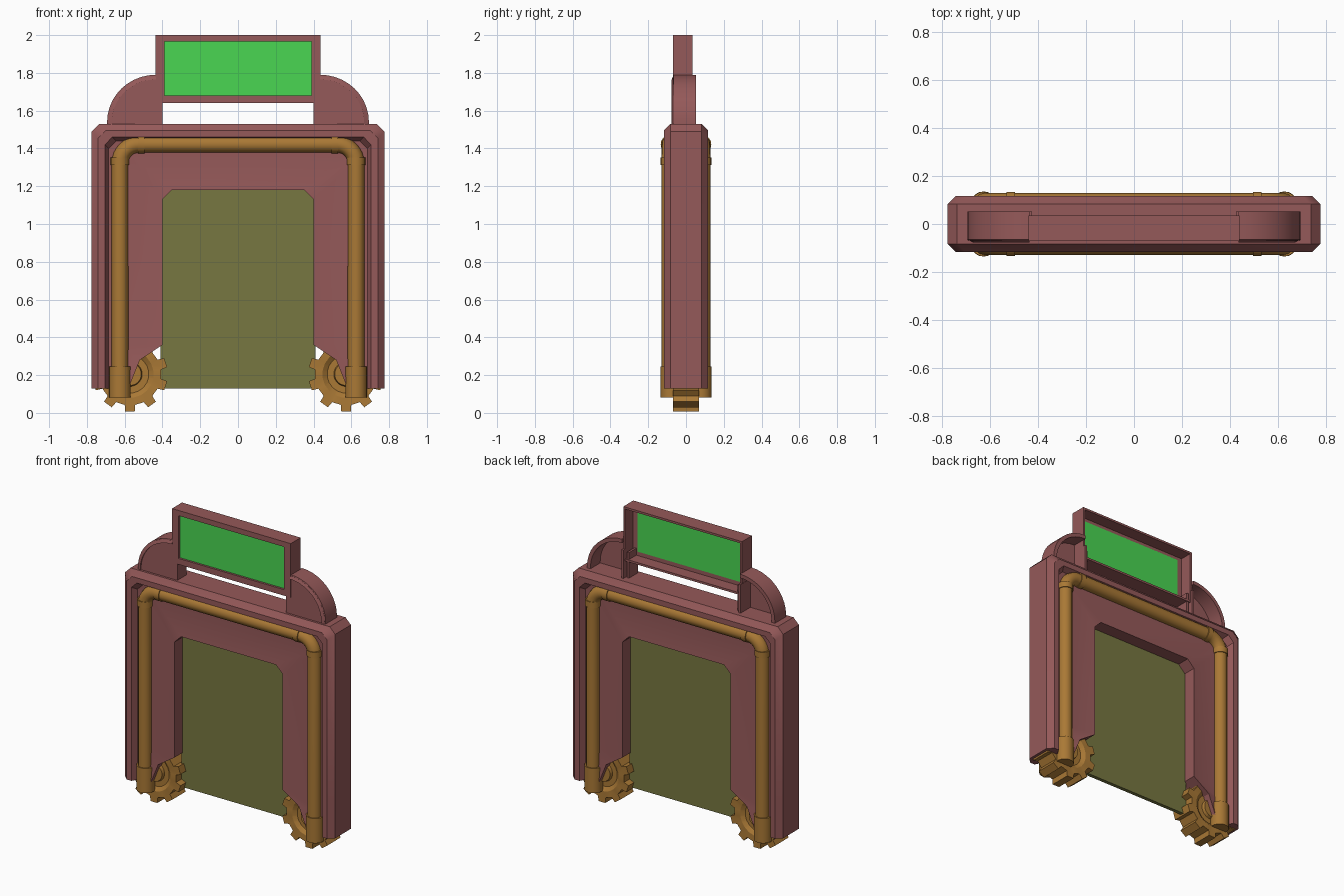
import bpy, bmesh, math
from mathutils import Matrix

cube = bpy.data.objects.get("Cube")
if cube:
    bpy.data.objects.remove(cube, do_unlink=True)


def material(name, rgb):
    m = bpy.data.materials.new(name)
    m.use_nodes = True
    m.diffuse_color = (*rgb, 1)
    m.node_tree.nodes["Principled BSDF"].inputs["Base Color"].default_value = (*rgb, 1)
    return m


RED = material("dusty_red", (0.30, 0.10, 0.10))
BRASS = material("brass", (0.40, 0.19, 0.036))
OLIVE = material("olive", (0.185, 0.185, 0.052))
GREEN = material("screen_green", (0.068, 0.67, 0.085))


def finish(name, bm, mat, smooth=True):
    bmesh.ops.recalc_face_normals(bm, faces=bm.faces)
    me = bpy.data.meshes.new(name)
    bm.to_mesh(me)
    bm.free()
    me.materials.append(mat)
    ob = bpy.data.objects.new(name, me)
    bpy.context.collection.objects.link(ob)
    if smooth:
        bpy.ops.object.select_all(action='DESELECT')
        ob.select_set(True)
        bpy.context.view_layer.objects.active = ob
        bpy.ops.object.shade_smooth_by_angle(angle=math.radians(30))
    return ob


def loft(name, rings, mat):
    """Join closed rings of equal length and cap both ends."""
    bm = bmesh.new()
    vs = [[bm.verts.new(p) for p in r] for r in rings]
    n = len(rings[0])
    for a, b in zip(vs, vs[1:]):
        for i in range(n):
            j = (i + 1) % n
            bm.faces.new((a[i], a[j], b[j], b[i]))
    bm.faces.new(vs[0])
    bm.faces.new(vs[-1])
    return finish(name, bm, mat)


def prism(name, outline, y0, y1, mat):
    return loft(name, [[(x, y, z) for x, z in outline] for y in (y0, y1)], mat)


def box(name, x0, x1, y0, y1, z0, z1, mat):
    return prism(name, [(x0, z0), (x1, z0), (x1, z1), (x0, z1)], y0, y1, mat)


def cylinder(name, loc, r, length, axis, mat):
    bm = bmesh.new()
    rot = Matrix.Rotation(math.pi / 2, 4, 'Y') if axis == 'X' else Matrix()
    bmesh.ops.create_cone(bm, cap_ends=True, segments=20, radius1=r, radius2=r,
                          depth=length, matrix=Matrix.Translation(loc) @ rot)
    return finish(name, bm, mat)


# Arched frame: one section swept round the doorway
BASE = 0.13
opening = [(0.58, BASE), (0.52, 0.28), (0.40, 0.36), (0.40, 1.13), (0.35, 1.18)]


def outer(off):
    x, z, c = 0.775 - off, 1.53 - off, 0.04
    return [(x, BASE), (x, 0.28), (x, 0.36), (x, z - c), (x - c, z)]


columns = [(outer(0), 0.083), (outer(0.035), 0.117), (outer(0.07), 0.117),
           (outer(0.09), 0.08), (outer(0.14), 0.075), (opening, 0.1)]
section = [(p, -y) for p, y in columns] + [(p, y) for p, y in reversed(columns)]
half = [[(p[i][0], y, p[i][1]) for p, y in section] for i in range(len(opening))]
mirrored = [[(-x, y, z) for x, y, z in r] for r in reversed(half)]
loft("frame", half + mirrored, RED)

# Door panel in the middle of the opening
door = [(0.41, BASE), (0.41, 1.13), (0.355, 1.185)]
prism("door_panel", door + [(-x, z) for x, z in reversed(door)], -0.012, 0.012, OLIVE)

# Pipes on the front and back
PX, PZ, BEND = 0.625, 1.422, 0.1
for face, y in (("front", -0.085), ("back", 0.085)):
    path = [(PX, 0.1)]
    for k in range(9):
        a = math.pi / 2 * k / 8
        path.append((PX - BEND + BEND * math.cos(a), PZ - BEND + BEND * math.sin(a)))
    path += [(-x, z) for x, z in reversed(path)]
    cu = bpy.data.curves.new(face + "_pipe", 'CURVE')
    cu.dimensions = '3D'
    cu.bevel_depth, cu.bevel_resolution, cu.use_fill_caps = 0.044, 4, True
    sp = cu.splines.new('POLY')
    sp.points.add(len(path) - 1)
    for pt, (x, z) in zip(sp.points, path):
        pt.co = (x, y, z, 1)
    cu.materials.append(BRASS)
    pipe = bpy.data.objects.new(face + "_pipe", cu)
    bpy.context.collection.objects.link(pipe)
    bpy.ops.object.select_all(action='DESELECT')
    pipe.select_set(True)
    bpy.context.view_layer.objects.active = pipe
    bpy.ops.object.convert(target='MESH')
    bpy.ops.object.shade_smooth_by_angle(angle=math.radians(40))
    for side, s in (("left", 1), ("right", -1)):
        tag = face + "_" + side
        cylinder(tag + "_pipe_foot", (s * PX, y * 0.92, 0.163), 0.057, 0.165, 'Z', BRASS)
        cylinder(tag + "_lower_collar", (s * PX, y, 1.333), 0.049, 0.04, 'Z', BRASS)
        cylinder(tag + "_upper_collar", (s * 0.512, y, PZ), 0.049, 0.036, 'X', BRASS)

# Gears: toothed rim lofted into a grooved hub on both faces
TEETH = 10


def gear(name, cx, cz, s):
    angles, radii = [], []
    for t in range(TEETH):
        for frac, r in ((-0.27, 0.165), (-0.2, 0.2), (0.2, 0.2), (0.27, 0.165)):
            angles.append(math.tau * (t + frac) / TEETH - math.pi / 2)
            radii.append(r)

    def ring(y, r=None):
        return [(cx + s * (r or q) * math.cos(a), y, cz + (r or q) * math.sin(a))
                for a, q in zip(angles, radii)]
    hub = [(0.06, 0.07), (0.065, 0.05), (0.1, 0.05), (0.125, 0.068)]
    rings = [ring(-y, r) for r, y in hub] + [ring(-0.07), ring(0.07)]
    rings += [ring(y, r) for r, y in reversed(hub)]
    loft(name, rings, BRASS)


for side, s in (("left", 1), ("right", -1)):
    gear(side + "_gear", s * 0.572, 0.205, s)

    # Quarter-round bracket beside the sign, hollow at the back
    def arc(shrink):
        return [(s * (0.435 + (0.258 - shrink) * math.cos(math.pi / 2 * k / 10)),
                 1.54 + (0.25 - shrink) * math.sin(math.pi / 2 * k / 10)) for k in range(11)]
    foot = [(s * 0.435, 1.52), (s * 0.693, 1.52)]
    prism(side + "_bracket_plate", foot + arc(0.005), -0.068, -0.05, RED)
    rim = [(s * 0.693, 1.52)] + arc(0)
    inner = [(s * 0.668, 1.52)] + arc(0.025)
    loft(side + "_bracket_rim",
         [[(a[0], -0.065, a[1]), (b[0], -0.076, b[1]), (b[0], 0.053, b[1]), (a[0], 0.053, a[1])]
          for a, b in zip(rim, inner)], RED)
    # Post that carries the sign
    x0, x1 = sorted((s * 0.40, s * 0.44))
    box(side + "_post_front", x0, x1, -0.068, -0.05, 1.52, 1.66, RED)
    x0, x1 = sorted((s * 0.425, s * 0.44))
    box(side + "_post_web", x0, x1, -0.06, 0.053, 1.52, 1.72, RED)
    x0, x1 = sorted((s * 0.40, s * 0.415))
    box(side + "_post_inner_wall", x0, x1, -0.06, 0.03, 1.52, 1.70, RED)

# Sign casing, open at the back
def rect(x, z0, z1, y):
    return [(-x, y, z0), (x, y, z0), (x, y, z1), (-x, y, z1)]


casing = [rect(0.39, 1.68, 1.965, -0.048), rect(0.39, 1.68, 1.965, -0.07),
          rect(0.438, 1.64, 2.0, -0.07), rect(0.438, 1.64, 2.0, 0.035),
          rect(0.424, 1.654, 1.986, 0.035), rect(0.424, 1.654, 1.986, -0.048)]
bm = bmesh.new()
vs = [[bm.verts.new(p) for p in r] for r in casing]
for a, b in zip(vs, vs[1:] + vs[:1]):
    for i in range(4):
        j = (i + 1) % 4
        bm.faces.new((a[i], a[j], b[j], b[i]))
finish("sign_casing", bm, RED, smooth=False)
box("sign_screen", -0.392, 0.392, -0.056, -0.048, 1.678, 1.967, GREEN)
